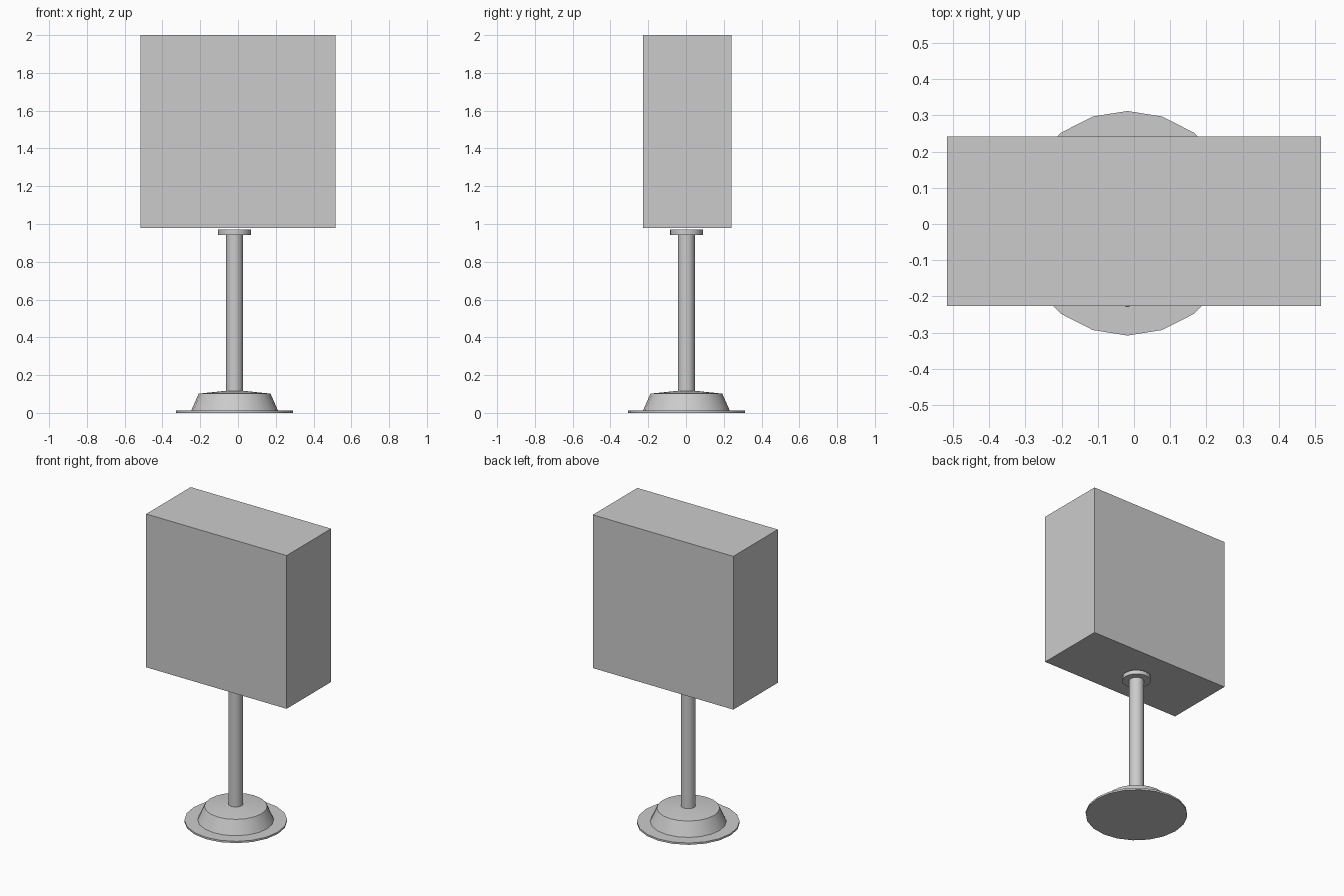
import bpy, bmesh, math

if "Cube" in bpy.data.objects:
    bpy.data.objects.remove(bpy.data.objects["Cube"])

CX, CY, SIDES = -0.018, 0.002, 20   # stand axis and number of sides


def finish(name, bm):
    bmesh.ops.recalc_face_normals(bm, faces=bm.faces)
    mesh = bpy.data.meshes.new(name)
    bm.to_mesh(mesh)
    bm.free()
    ob = bpy.data.objects.new(name, mesh)
    bpy.context.collection.objects.link(ob)
    return ob


def lathe(name, profile):
    """Closed turned solid from (radius, height) pairs, bottom to top."""
    bm = bmesh.new()
    rings = [[bm.verts.new((CX + r * math.cos(math.tau * i / SIDES),
                            CY + r * math.sin(math.tau * i / SIDES), z))
              for i in range(SIDES)] for r, z in profile]
    for low, high in zip(rings, rings[1:]):
        for i in range(SIDES):
            j = (i + 1) % SIDES
            bm.faces.new((low[i], low[j], high[j], high[i]))
    bm.faces.new(rings[0][::-1])
    bm.faces.new(rings[-1])
    ob = finish(name, bm)
    bpy.ops.object.select_all(action='DESELECT')
    ob.select_set(True)
    bpy.context.view_layer.objects.active = ob
    bpy.ops.object.shade_smooth_by_angle(angle=math.radians(30))
    return ob


# Ground plate, with the stepped foot sloping up to the pole
lathe("base_plate", [(0.31, 0.0), (0.31, 0.012)])
lathe("foot", [(0.23, 0.012), (0.19, 0.102), (0.045, 0.117)])

# Pole and the flat collar under the box
lathe("pole", [(0.045, 0.11), (0.045, 0.945)])
lathe("collar", [(0.087, 0.943), (0.087, 0.97)])

# Rectangular box on top
bm = bmesh.new()
bmesh.ops.create_cube(bm, size=1)
bmesh.ops.scale(bm, vec=(1.034, 0.468, 1.02), verts=bm.verts)
bmesh.ops.translate(bm, vec=(0, 0.007, 1.49), verts=bm.verts)
finish("sign_box", bm)
